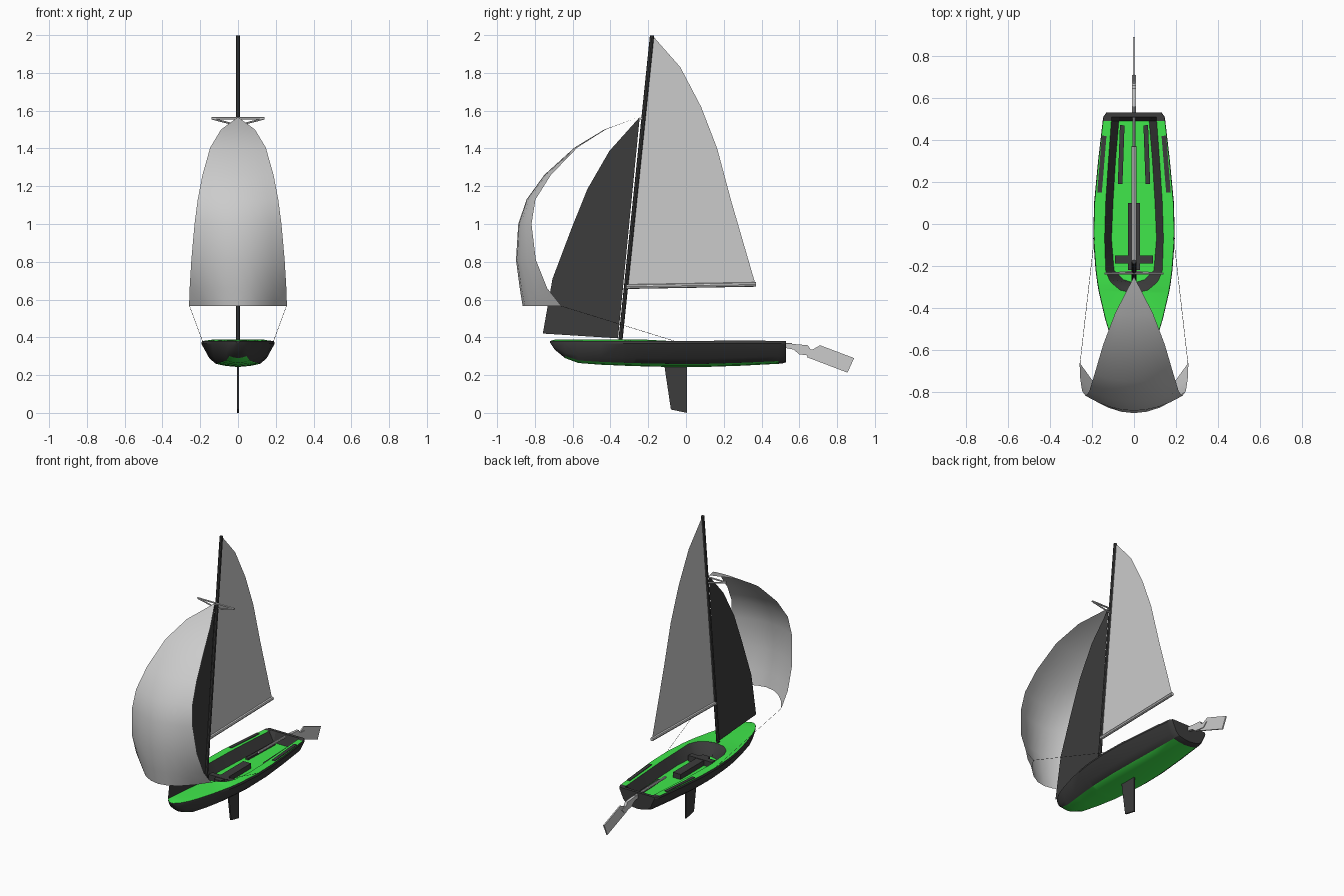
import bpy, bmesh
from mathutils import Vector

if "Cube" in bpy.data.objects:
    bpy.data.objects.remove(bpy.data.objects["Cube"])


def material(name, color):
    m = bpy.data.materials.new(name)
    m.diffuse_color = (*color, 1)
    m.use_nodes = True
    m.node_tree.nodes["Principled BSDF"].inputs["Base Color"].default_value = m.diffuse_color
    return m


BLACK = material("black", (0.045, 0.045, 0.045))
GREEN = material("green", (0.05, 0.8, 0.07))


def mesh(name, verts, faces, mats=(), idx=None, smooth=None):
    me = bpy.data.meshes.new(name)
    me.from_pydata([tuple(v) for v in verts], [], faces)
    for m in mats:
        me.materials.append(m)
    if idx:
        me.polygons.foreach_set("material_index", idx)
    bm = bmesh.new()
    bm.from_mesh(me)
    bmesh.ops.remove_doubles(bm, verts=bm.verts, dist=0.0005)
    bmesh.ops.dissolve_degenerate(bm, edges=bm.edges, dist=0.0005)
    bmesh.ops.recalc_face_normals(bm, faces=bm.faces)
    bm.to_mesh(me)
    bm.free()
    ob = bpy.data.objects.new(name, me)
    bpy.context.collection.objects.link(ob)
    if smooth:
        bpy.ops.object.select_all(action='DESELECT')
        ob.select_set(True)
        bpy.context.view_layer.objects.active = ob
        bpy.ops.object.shade_smooth_by_angle(angle=smooth)
    return ob


def plate(name, yz, t, mats=()):
    """Side-view outline extruded across x; t = 0 gives a single sheet."""
    n = len(yz)
    if t == 0:
        return mesh(name, [(0, y, z) for y, z in yz], [tuple(range(n))], mats)
    verts = [(s * t / 2, y, z) for s in (-1, 1) for y, z in yz]
    faces = [tuple(range(n)), tuple(range(2 * n - 1, n - 1, -1))]
    faces += [(i, (i + 1) % n, n + (i + 1) % n, n + i) for i in range(n)]
    return mesh(name, verts, faces, mats)


def rod(name, a, b, r, mats=(), sides=8):
    a, b = Vector(a), Vector(b)
    bpy.ops.mesh.primitive_cylinder_add(vertices=sides, radius=r, depth=(b - a).length,
                                        location=(a + b) / 2,
                                        rotation=(b - a).to_track_quat('Z', 'Y').to_euler())
    ob = bpy.context.object
    ob.name = name
    for m in mats:
        ob.data.materials.append(m)
    return ob


def bar(name, a, b, width, z0, z1, mats=()):
    """Flat strip on the deck between two plan points."""
    a, b = Vector(a), Vector(b)
    d = (b - a).normalized()
    n = Vector((-d.y, d.x)) * width / 2
    plan = [a - n, b - n, b + n, a + n]
    verts = [(p.x, p.y, z) for z in (z0, z1) for p in plan]
    faces = [(0, 1, 2, 3), (4, 5, 6, 7)] + [(i, (i + 1) % 4, 4 + (i + 1) % 4, 4 + i) for i in range(4)]
    return mesh(name, verts, faces, mats)


# Hull, deck and cockpit in one loft: y, half width, cockpit top, cockpit floor, keel z
FLOOR = 0.31
stations = [
    (-0.72, 0.012, 0, 0, 0.372), (-0.695, 0.042, 0, 0, 0.335), (-0.64, 0.075, 0, 0, 0.29),
    (-0.57, 0.102, 0, 0, 0.264), (-0.45, 0.138, 0, 0, 0.255), (-0.33, 0.166, 0, 0, 0.25),
    (-0.315, 0.169, 0.065, 0, 0.249), (-0.28, 0.175, 0.108, 0, 0.248),
    (-0.265, 0.177, 0.118, 0.05, 0.248), (-0.22, 0.183, 0.135, 0.095, 0.246),
    (-0.07, 0.194, 0.14, 0.107, 0.243), (0.1, 0.19, 0.135, 0.10, 0.243),
    (0.3, 0.171, 0.122, 0.088, 0.25), (0.49, 0.149, 0.108, 0.072, 0.26),
    (0.51, 0.146, 0.106, 0.072, 0.262), (0.53, 0.132, 0.10, 0.07, 0.268)]
verts, faces, idx = [], [], []
for y, w, co, ci, zk in stations:
    zd = 0.38
    h = zd - zk
    crown = 0.008 if -0.7 < y < -0.2 else 0
    if y > 0.5 or y <= -0.33:
        zf = zd + crown
    else:
        zf = max(FLOOR, zd + crown - (y + 0.33) * 1.5)
    half = [(0.33 * w, zk + 0.04 * h), (0.6 * w, zk + 0.12 * h), (0.78 * w, zk + 0.33 * h),
            (w, zd - 0.1 * h), (w * 0.985, zd), (co, zd + crown), (ci, zf)]
    ring = [(0, zk)] + half + [(0, zf)] + [(-x, z) for x, z in reversed(half)]
    verts += [(x, y, z) for x, z in ring]
N = 16
strip_mat = [1, 1, 0, 0, 0, 1, 0, 1]
for k in range(len(stations) - 1):
    y0, y1 = stations[k][0], stations[k + 1][0]
    for i in range(N):
        j = (i + 1) % N
        s = i if i < 8 else 15 - i
        m = strip_mat[s]
        if s < 2 and (y0 < -0.65 or y1 > 0.5):
            m = 0
        if s >= 5 and y0 >= 0.49:
            m = 0
        if s == 7 and -0.33 <= y0 < -0.28:
            m = 0
        faces.append((k * N + i, k * N + j, (k + 1) * N + j, (k + 1) * N + i))
        idx.append(m)
last = (len(stations) - 1) * N
faces += [tuple(range(N)), tuple(range(last, last + N))]
idx += [0, 0]
mesh("hull", verts, faces, (BLACK, GREEN), idx, smooth=0.5)

# Deck grips, foot straps, centreboard trunk and thwart
for s, side in ((-1, "left"), (1, "right")):
    bar(f"side_grip_{side}", (s * 0.142, 0.42), (s * 0.164, 0.15), 0.022, 0.375, 0.384, (BLACK,))
    bar(f"foot_strap_{side}", (s * 0.056, 0.47), (s * 0.066, 0.19), 0.022, FLOOR - 0.005, 0.322, (BLACK,))
bar("centreboard_trunk", (0, 0.10), (0, -0.22), 0.058, FLOOR - 0.01, 0.345, (BLACK,))
bar("thwart", (-0.09, -0.17), (0.09, -0.17), 0.038, FLOOR - 0.01, 0.348, (BLACK,))

# Centreboard
plate("centreboard", [(-0.116, 0.26), (-0.08, 0.018), (0.005, 0.0), (0.005, 0.26)], 0.01, (BLACK,))

# Rudder and tiller
plate("rudder_head", [(0.52, 0.368), (0.60, 0.362), (0.645, 0.358), (0.66, 0.335), (0.71, 0.33),
                      (0.68, 0.30), (0.60, 0.31), (0.57, 0.335), (0.52, 0.345)], 0.018)
plate("rudder_blade", [(0.71, 0.358), (0.89, 0.29), (0.855, 0.213), (0.64, 0.295), (0.66, 0.33)], 0.009)
rod("tiller", (0, 0.56, 0.362), (0, 0.22, 0.366), 0.008)

# Mast and boom
rod("mast", (0, -0.347, 0.385), (0, -0.18, 1.998), 0.011, (BLACK,))
rod("boom", (0, -0.315, 0.668), (0, 0.37, 0.68), 0.012)

# Spreaders
rod("spreader_bar", (-0.14, -0.236, 1.56), (0.14, -0.236, 1.56), 0.006, sides=6)
for s, side in ((-1, "left"), (1, "right")):
    rod(f"spreader_strut_{side}", (s * 0.135, -0.236, 1.557), (0, -0.227, 1.522), 0.005, sides=6)

# Mainsail and jib
plate("mainsail", [(-0.312, 0.68), (0.365, 0.69), (0.24, 1.12), (0.165, 1.40), (0.08, 1.62),
                   (-0.03, 1.83), (-0.178, 1.998)], 0)
plate("jib", [(-0.36, 0.395), (-0.245, 1.566), (-0.406, 1.386), (-0.522, 1.185), (-0.607, 0.974),
              (-0.707, 0.709), (-0.758, 0.42)], 0, (BLACK,))

# Spinnaker: z, half width, centre y, edge y
rows = [(1.566, 0.0, -0.25, -0.25), (1.50, 0.09, -0.433, -0.425), (1.405, 0.147, -0.59, -0.575),
        (1.26, 0.188, -0.75, -0.715), (1.13, 0.213, -0.844, -0.797), (1.0, 0.23, -0.888, -0.818),
        (0.81, 0.247, -0.90, -0.795), (0.66, 0.256, -0.88, -0.735), (0.566, 0.259, -0.865, -0.66)]
C = 8
verts = []
for z, w, yc, ye in rows:
    for c in range(C + 1):
        u = c / C * 2 - 1
        verts.append((w * u, yc + (ye - yc) * u * u, z))
faces = [(r * (C + 1) + c, r * (C + 1) + c + 1, (r + 1) * (C + 1) + c + 1, (r + 1) * (C + 1) + c)
         for r in range(len(rows) - 1) for c in range(C)]
mesh("spinnaker", verts, faces, smooth=0.8)

# Spinnaker sheets
for s, side in ((-1, "left"), (1, "right")):
    rod(f"sheet_{side}", (s * 0.257, -0.665, 0.567), (s * 0.188, -0.06, 0.38), 0.001, (BLACK,), sides=4)
